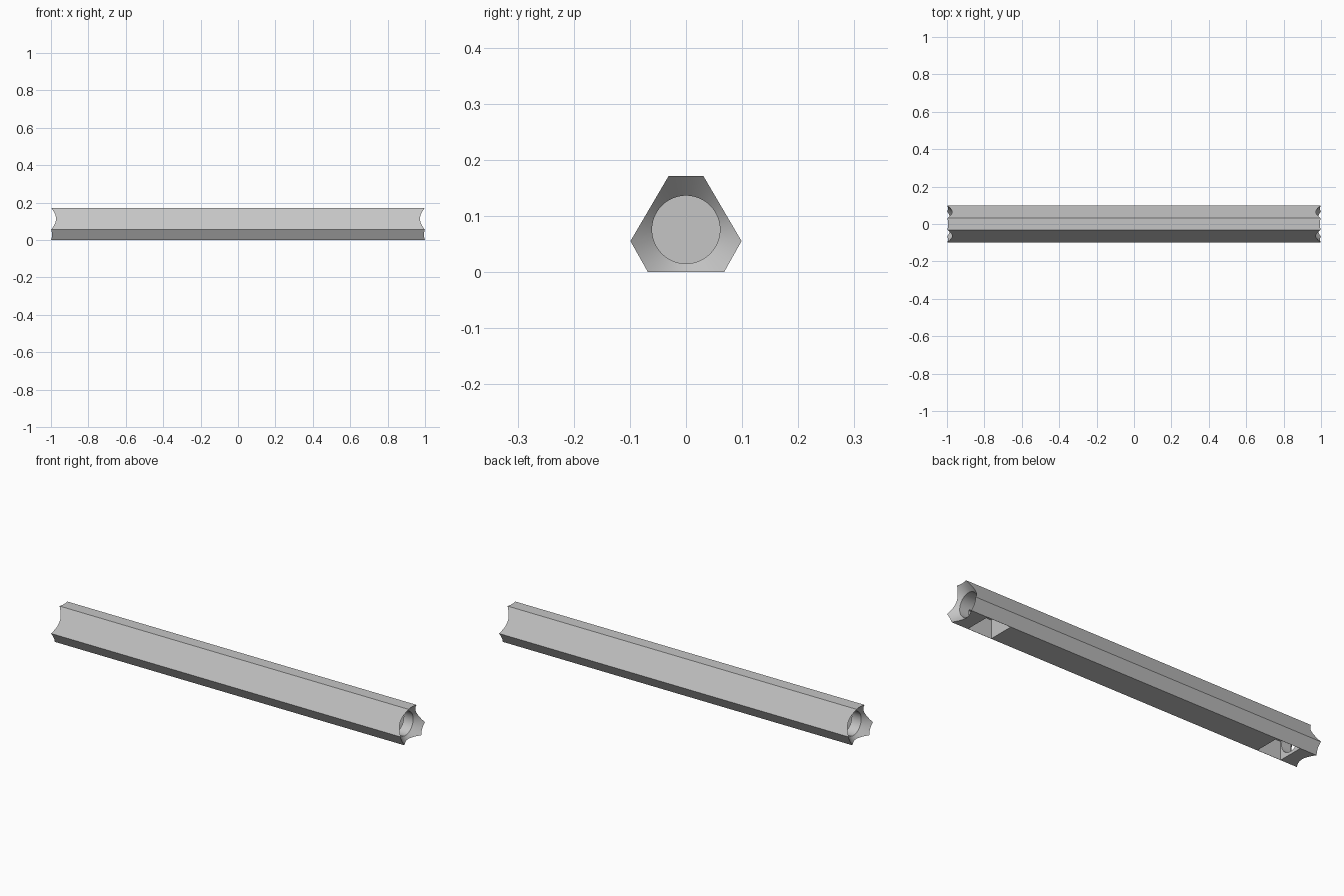
import bpy, bmesh, math
from mathutils import Matrix, Vector

cube = bpy.data.objects.get("Cube")
if cube:
    bpy.data.objects.remove(cube, do_unlink=True)

AXIS_Z = 0.0755          # height of the bore axis
CORNER_R = 0.102         # bore axis to bar corners
BORE_R = 0.0605
POCKET = (0.77, 0.905)   # inner and outer wall of each nut pocket
POCKET_TOP = 0.095

steel = bpy.data.materials.new("light grey")
steel.use_nodes = True
grey = (0.56, 0.56, 0.56, 1)
steel.diffuse_color = grey
steel.node_tree.nodes["Principled BSDF"].inputs["Base Color"].default_value = grey


def add_object(name, bm):
    bmesh.ops.recalc_face_normals(bm, faces=bm.faces)
    mesh = bpy.data.meshes.new(name)
    bm.to_mesh(mesh)
    bm.free()
    mesh.materials.append(steel)
    obj = bpy.data.objects.new(name, mesh)
    bpy.context.collection.objects.link(obj)
    return obj


def bar():
    # Six-sided profile pushed along x
    half = [(0.068, 0), (0.099, 0.055), (0.031, 0.171)]
    profile = half + [(-y, z) for y, z in reversed(half)]
    bm = bmesh.new()
    face = bm.faces.new([bm.verts.new((-1, y, z)) for y, z in profile])
    grown = bmesh.ops.extrude_face_region(bm, geom=[face])["geom"]
    verts = [v for v in grown if isinstance(v, bmesh.types.BMVert)]
    bmesh.ops.translate(bm, verts=verts, vec=(2, 0, 0))
    return add_object("hexagonal_bar", bm)


def bore_cutter(side):
    # Blind bore with a 45 degree countersink, turned around the bar axis
    extra = 0.05
    profile = [(POCKET[0] + 0.001, 0), (POCKET[0] + 0.001, BORE_R),
               (1 - (CORNER_R - BORE_R), BORE_R),
               (1 + extra, CORNER_R + extra), (1 + extra, 0)]
    bm = bmesh.new()
    verts = [bm.verts.new((side * x, 0, AXIS_Z + r)) for x, r in profile]
    edges = [bm.edges.new(pair) for pair in zip(verts, verts[1:])]
    bmesh.ops.spin(bm, geom=verts + edges, cent=(0, 0, AXIS_Z), axis=(1, 0, 0),
                   angle=math.tau, steps=96)
    bmesh.ops.remove_doubles(bm, verts=bm.verts, dist=1e-5)
    return add_object("bore_cutter", bm)


def pocket_cutter(side):
    # Square pocket opening downwards
    low = -0.05
    size = (POCKET[1] - POCKET[0], 0.134, POCKET_TOP - low, 1)
    centre = Vector((side * sum(POCKET) / 2, 0, (POCKET_TOP + low) / 2))
    bm = bmesh.new()
    bmesh.ops.create_cube(bm, size=1,
                          matrix=Matrix.Translation(centre) @ Matrix.Diagonal(size))
    return add_object("pocket_cutter", bm)


body = bar()
cutters = [make(side) for side in (-1, 1) for make in (bore_cutter, pocket_cutter)]
for cutter in cutters:
    cutter.hide_render = True
    mod = body.modifiers.new(cutter.name, "BOOLEAN")
    mod.operation = "DIFFERENCE"
    mod.solver = "EXACT"
    mod.object = cutter

# Bake the cuts, then drop the cutters
graph = bpy.context.evaluated_depsgraph_get()
baked = bpy.data.meshes.new_from_object(body.evaluated_get(graph))
body.modifiers.clear()
body.data = baked
for cutter in cutters:
    bpy.data.objects.remove(cutter, do_unlink=True)

bpy.context.view_layer.objects.active = body
body.select_set(True)
bpy.ops.object.shade_smooth_by_angle(angle=math.radians(25))
